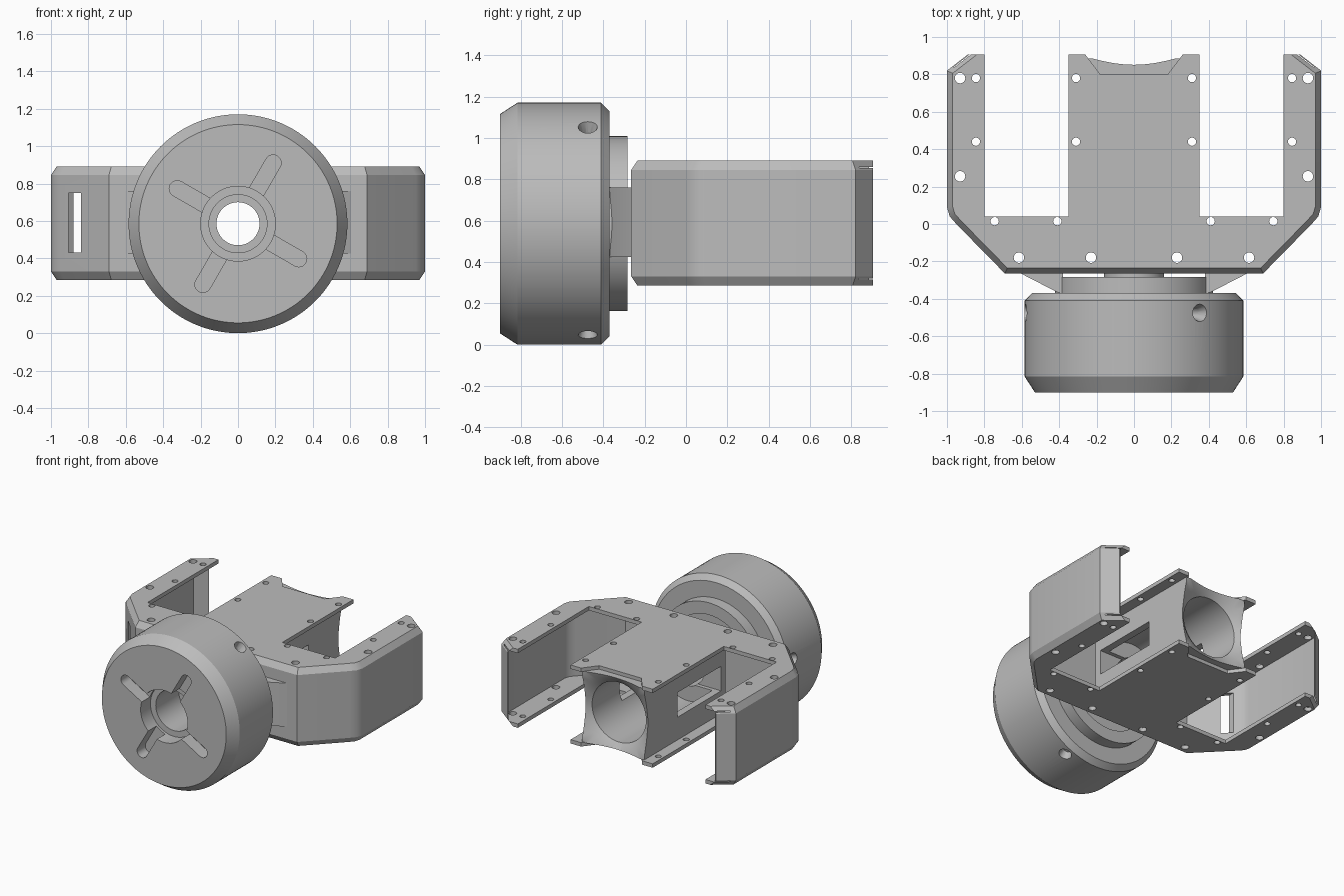
import bpy, bmesh, math
from mathutils import Vector, Matrix

cube = bpy.data.objects.get("Cube")
if cube:
    bpy.data.objects.remove(cube, do_unlink=True)

AXIS_Z = 0.585
grey = bpy.data.materials.new("satin grey")
grey.use_nodes = True
colour = (0.5, 0.5, 0.5, 1)
grey.diffuse_color = colour
grey.node_tree.nodes["Principled BSDF"].inputs["Base Color"].default_value = colour


def finish(name, bm):
    bmesh.ops.remove_doubles(bm, verts=bm.verts, dist=1e-5)
    bmesh.ops.recalc_face_normals(bm, faces=bm.faces)
    mesh = bpy.data.meshes.new(name)
    bm.to_mesh(mesh)
    bm.free()
    mesh.materials.append(grey)
    ob = bpy.data.objects.new(name, mesh)
    bpy.context.collection.objects.link(ob)
    return ob


def box(name, lo, hi):
    bm = bmesh.new()
    bmesh.ops.create_cube(bm, size=1)
    for v in bm.verts:
        v.co = [l + (h - l) * (c + 0.5) for l, h, c in zip(lo, hi, v.co)]
    return finish(name, bm)


def loft(name, rings):
    """Stack of equal-length rings of points, capped at both ends."""
    bm = bmesh.new()
    rows = [[bm.verts.new(p) for p in ring] for ring in rings]
    for a, b in zip(rows, rows[1:]):
        for i in range(len(a)):
            j = (i + 1) % len(a)
            bm.faces.new((a[i], a[j], b[j], b[i]))
    bm.faces.new(rows[0])
    bm.faces.new(rows[-1])
    return finish(name, bm)


def prism(name, outline, z0, z1):
    return loft(name, [[(x, y, z) for x, y in outline] for z in (z0, z1)])


def lathe(name, profile, steps=96):
    """Spin (radius, y) points about the main axis."""
    bm = bmesh.new()
    vs = [bm.verts.new((r, y, AXIS_Z)) for r, y in profile]
    edges = [bm.edges.new(p) for p in zip(vs, vs[1:])]
    bmesh.ops.spin(bm, geom=vs + edges, cent=(0, 0, AXIS_Z), axis=(0, 1, 0),
                   angle=math.tau, steps=steps)
    return finish(name, bm)


def rod(r, y0, y1):
    return lathe("cutter", [(0, y0), (r, y0), (r, y1), (0, y1)], 64)


def cylinder(start, end, r, r2=None):
    a, b = Vector(start), Vector(end)
    turn = (b - a).to_track_quat("Z", "Y").to_matrix().to_4x4()
    bm = bmesh.new()
    bmesh.ops.create_cone(bm, cap_ends=True, segments=24, radius1=r, radius2=r2 or r,
                          depth=(b - a).length,
                          matrix=Matrix.Translation((a + b) / 2) @ turn)
    return finish("cutter", bm)


def cut(ob, cutters):
    bpy.context.view_layer.objects.active = ob
    for c in cutters:
        m = ob.modifiers.new("cut", "BOOLEAN")
        m.operation, m.solver, m.object = "DIFFERENCE", "EXACT", c
        bpy.ops.object.modifier_apply(modifier=m.name)
        bpy.data.objects.remove(c, do_unlink=True)


def inset(pts, dists):
    """Move each edge of a counter-clockwise polygon inward by its distance."""
    lines = []
    for i, p in enumerate(pts):
        a, b = Vector(p), Vector(pts[(i + 1) % len(pts)])
        d = (b - a).normalized()
        lines.append((a + Vector((-d.y, d.x)) * dists[i], d))
    out = []
    for (p, d), (q, e) in zip([lines[-1]] + lines[:-1], lines):
        t = (q - p).cross(e) / d.cross(e)
        out.append(p + d * t)
    return out


# Housing shell with chamfered upper and lower rims
half = [(0.69, -0.265), (0.95, 0.0), (0.985, 0.04), (1.0, 0.09), (1.0, 0.82), (0.89, 0.905)]
outline = half + [(-x, y) for x, y in reversed(half)]
back = len(half) - 1


def ring(d, z, back_d=0.0, corner_d=None):
    dists = [d] * len(outline)
    dists[back] = back_d
    if corner_d is not None:
        dists[back - 1] = dists[back + 1] = corner_d
    return [(x, y, z) for x, y in inset(outline, dists)]


housing = loft("housing_shell", [ring(0.03, 0.285), ring(0, 0.33),
                                 ring(0, 0.845), ring(0.03, 0.89)])
cutters = [loft("cutter", [ring(0.035, z, -0.05, 0.006) for z in (0.315, 0.86)])]

# Open bays, rear notch and front window
for s in (-1, 1):
    xs = sorted((s * 0.35, s * 0.80))
    cutters.append(box("cutter", (xs[0], 0.04, 0), (xs[1], 1.2, 1.2)))
cutters.append(prism("cutter", [(-0.18, 0.8), (0.18, 0.8), (0.34, 1.01), (-0.34, 1.01)], 0, 1.2))
cutters.append(box("cutter", (-0.905, -0.2, 0.43), (-0.84, 0.13, 0.75)))
cutters.append(rod(0.115, -0.4, -0.2))

# Screw holes through both plates
small = [(0.845, 0.78), (0.845, 0.44), (0.745, 0.015), (0.41, 0.015), (0.31, 0.78), (0.31, 0.44)]
large = [(0.93, 0.78), (0.93, 0.255), (0.615, -0.18), (0.23, -0.18)]
for spots, r in ((small, 0.022), (large, 0.028)):
    for x, y in spots:
        for s in (-1, 1):
            cutters.append(cylinder((s * x, y, 0.2), (s * x, y, 1), r))
cut(housing, cutters)

# Central bored block with flared mouth and side slots
block = box("bore_block", (-0.265, -0.1, 0.312), (0.265, 0.885, 0.863))
side_slot = [box("cutter", (-0.5, -0.05, 0.49), (0.5, 0.48, 0.68))]
bore = lathe("cutter", [(0, -0.2), (0.115, -0.2), (0.115, -0.02), (0.23, -0.02),
                        (0.23, 0.815), (0.275, 0.85), (0.36, 0.887), (0.36, 0.95), (0, 0.95)])
cut(block, [bore] + side_slot)

# Tube joining the block to the front wheel
tube = lathe("centre_tube", [(0.115, -0.42), (0.16, -0.42), (0.16, -0.09),
                             (0.115, -0.09), (0.115, -0.42)])

# Front wheel with stepped hub
wheel = lathe("front_wheel", [(0, -0.9), (0.53, -0.9), (0.585, -0.815), (0.585, -0.41),
                              (0.545, -0.37), (0, -0.37)], 128)
cutters = [lathe("cutter", [(0, -1), (0.2, -1), (0.2, -0.78), (0.155, -0.78),
                            (0.155, -0.5), (0.115, -0.5), (0.115, -0.3), (0, -0.3)])]
# Radial face slots with rounded ends
for deg in (60, 150, 240, 330):
    a = math.radians(deg)
    across, along = Vector((-math.sin(a), 0, math.cos(a))), Vector((math.cos(a), 0, math.sin(a)))
    path = [along * 0.1 - across * 0.043]
    for k in range(13):
        t = math.pi * (k / 12 - 0.5)
        path.append(along * (0.375 + 0.043 * math.cos(t)) + across * 0.043 * math.sin(t))
    path.append(along * 0.1 + across * 0.043)
    cutters.append(loft("cutter", [[p + Vector((0, y, AXIS_Z)) for p in path]
                                   for y in (-1, -0.8)]))
# Countersunk radial holes around the rim
for deg in (53, 173, 293):
    a = math.radians(deg)

    def at(r):
        return (r * math.cos(a), -0.475, AXIS_Z + r * math.sin(a))
    cutters.append(cylinder(at(0.42), at(0.7), 0.03))
    cutters.append(cylinder(at(0.53), at(0.63), 0.03, 0.06))
cut(wheel, cutters)

# Neck ring and side wings behind the wheel
neck = lathe("neck_ring", [(0.33, -0.38), (0.423, -0.38), (0.423, -0.283),
                           (0.33, -0.283), (0.33, -0.38)])
wings = []
for side, s in (("left", 1), ("right", -1)):
    shape = [(s * 0.38, -0.372), (s * 0.41, -0.365), (s * 0.61, -0.262), (s * 0.38, -0.262)]
    wings.append(prism(side + "_neck_wing", shape, 0.425, 0.76))

# Smooth shading with crisp edges
bpy.ops.object.select_all(action="DESELECT")
for ob in [housing, block, tube, wheel, neck] + wings:
    ob.select_set(True)
bpy.context.view_layer.objects.active = housing
bpy.ops.object.shade_smooth_by_angle(angle=math.radians(25))
